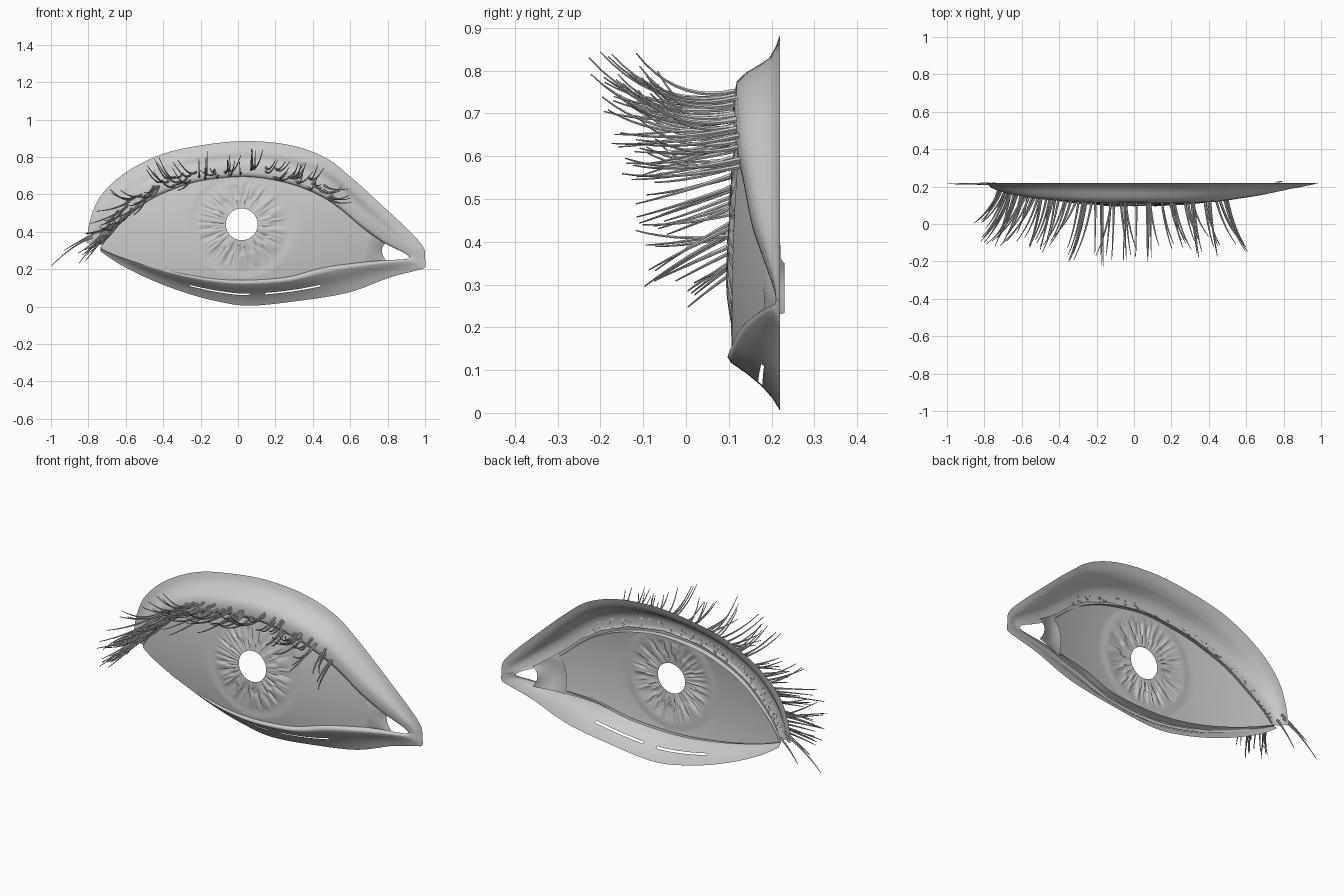
import bpy, bmesh, math, random
from mathutils import Vector

if "Cube" in bpy.data.objects:
    bpy.data.objects.remove(bpy.data.objects["Cube"])

random.seed(4)
BACK = 0.22  # flat back plane of the lids

# key columns: outer x, outer z, inner x, inner z, inner y
UPPER = [(-.81, .34, -.725, .33, .19), (-.79, .465, -.68, .395, .175), (-.735, .59, -.60, .475, .155),
         (-.61, .71, -.48, .57, .135), (-.42, .81, -.34, .635, .122), (-.21, .86, -.18, .68, .115),
         (.03, .885, .05, .70, .113), (.27, .865, .27, .665, .113), (.46, .80, .43, .605, .12),
         (.60, .695, .54, .535, .135), (.75, .56, .66, .435, .155), (.91, .41, .78, .348, .185),
         (.99, .32, .89, .29, .205), (1.0, .26, .92, .265, .21)]
LOWER = [(-.735, .295, -.735, .32, .20), (-.63, .225, -.61, .27, .175), (-.48, .15, -.44, .215, .14),
         (-.30, .08, -.27, .175, .112), (-.12, .03, -.10, .15, .10), (.06, .005, .06, .145, .097),
         (.32, .03, .27, .16, .103), (.59, .075, .46, .21, .128), (.81, .155, .72, .24, .17),
         (.95, .192, .87, .25, .195), (1.0, .21, .91, .255, .205), (1.0, .26, .92, .265, .21)]
# lid cross-sections: share of the way outer -> inner, share of forward bulge
UPPER_SECTION = [(0, 0), (.15, .09), (.3, .24), (.4, .5), (.48, .74), (.6, .95), (.75, 1), (.9, 1.02),
                 (1, 1), (1.03, .85), (1.05, .6)]
LOWER_SECTION = [(1.03, .6), (1, .85), (.95, .95), (.9, 1), (.8, .93), (.61, .62), (.46, .42),
                 (.40, .34), (.2, .14), (0, 0)]


def spline(keys, t):
    """Catmull-Rom point at t in 0..1 along the key rows"""
    n = len(keys) - 1
    i = min(int(t * n), n - 1)
    u = t * n - i
    a, b, c, d = (keys[max(0, min(n, i + k))] for k in (-1, 0, 1, 2))
    return [.5 * (2 * q + (r - p) * u + (2 * p - 5 * q + 4 * r - s) * u * u + (3 * q - p - 3 * r + s) * u ** 3)
            for p, q, r, s in zip(a, b, c, d)]


def lid_point(keys, t, s, f):
    xo, zo, xi, zi, yi = spline(keys, t)
    return Vector((xo + (xi - xo) * s, BACK - f * (BACK - yi), zo + (zi - zo) * s))


def sheet(name, rows, closed=False, skip=None):
    """Surface through rows of points"""
    bm = bmesh.new()
    grid = [[bm.verts.new(p) for p in row] for row in rows]
    n = len(rows[0])
    for j in range(len(rows) - 1):
        for i in range(n if closed else n - 1):
            if skip and skip(j, rows[j][i].x):
                continue
            k = (i + 1) % n
            bm.faces.new((grid[j][i], grid[j][k], grid[j + 1][k], grid[j + 1][i]))
    bmesh.ops.recalc_face_normals(bm, faces=bm.faces)
    me = bpy.data.meshes.new(name)
    bm.to_mesh(me)
    bm.free()
    for p in me.polygons:
        p.use_smooth = True
    ob = bpy.data.objects.new(name, me)
    bpy.context.collection.objects.link(ob)
    return ob


def lid(name, keys, section, skip=None):
    n = 90
    rows = [[lid_point(keys, i / n, s, f) for i in range(n + 1)] for s, f in section]
    return sheet(name, rows, skip=skip)


# eyelids; the lower one has two thin slits
lid("upper_eyelid", UPPER, UPPER_SECTION)
lid("lower_eyelid", LOWER, LOWER_SECTION,
    lambda j, x: j == 6 and (-.27 < x < .05 or .13 < x < .42))


# opening between the lids
def edge_z(keys, x):
    for i in range(len(keys) - 1):
        a, b = keys[i], keys[i + 1]
        if a[2] <= x <= b[2]:
            return a[3] + (b[3] - a[3]) * (x - a[2]) / (b[2] - a[2])
    return .32 if x < 0 else .27


# eyeball with relief iris and open pupil
CX, CZ, PUPIL, IRIS = .02, .44, .085, .29
N = 220


def reach(ang):
    r = .1
    while r < .9:
        x, z = CX + r * math.cos(ang), CZ + r * math.sin(ang)
        if x > .68 or x < -.73 or z > edge_z(UPPER, x) + .012 or z < edge_z(LOWER, x) - .012:
            break
        r += .004
    return r


def eye_y(x, z):
    return .092 + .19 * x * x + .32 * (z - .37) ** 2


angles = [2 * math.pi * i / N for i in range(N)]
limits = [reach(a) for a in angles]
folds = [random.uniform(-1, 1) for _ in range(N // 2)]
rows = []
IRIS_RINGS, WHITE_RINGS = 16, 14
for j in range(IRIS_RINGS + WHITE_RINGS + 1):
    row = []
    for i, (a, lim) in enumerate(zip(angles, limits)):
        rim = min(IRIS, lim * .94)
        if j <= IRIS_RINGS:
            r = PUPIL + (rim - PUPIL) * j / IRIS_RINGS
        else:
            r = rim + (lim - rim) * (j - IRIS_RINGS) / WHITE_RINGS
        x, z = CX + r * math.cos(a), CZ + r * math.sin(a)
        y = eye_y(x, z)
        if r < IRIS:
            y += .006 * min(1, (IRIS - r) / .04)
            w = max(0, math.sin(math.pi * (r - PUPIL) / (.245 - PUPIL))) if r < .245 else 0
            y += .007 * w * folds[(i // 2 + (j // 6) * 7) % len(folds)]
        row.append(Vector((x, y, z)))
    rows.append(row)
sheet("eyeball", rows, closed=True)

# fleshy fold at the inner corner, leaving a small opening beside it
rows = []
for j in range(9):
    u = j / 8
    row = []
    for i in range(13):
        v = i / 12
        x = .63 + .17 * u + .05 * v * (1 - u) - .03 * math.sin(math.pi * v)
        top, low = edge_z(UPPER, x) + .012, edge_z(LOWER, x) - .012
        y = .18 + .05 * u - .02 * math.sin(math.pi * u) * math.sin(math.pi * v)
        row.append(Vector((x, y, low + (top - low) * v)))
    rows.append(row)
sheet("inner_corner_fold", rows)

# eyelashes: tapered curves in small clumps
cu = bpy.data.curves.new("eyelashes", 'CURVE')
cu.dimensions = '3D'
cu.bevel_depth = .0065
cu.bevel_resolution = 1
cu.use_fill_caps = True


def lash(p0, p1, p2, steps=9):
    sp = cu.splines.new('POLY')
    sp.points.add(steps)
    for k in range(steps + 1):
        u = k / steps
        p = p0 * (1 - u) ** 2 + p1 * 2 * u * (1 - u) + p2 * u * u
        sp.points[k].co = (*p, 1)
        sp.points[k].radius = 1 - .75 * u


CLUMPS = 30
for c in range(CLUMPS):
    t0 = .05 + .60 * c / (CLUMPS - 1)
    lean, lift, size = random.gauss(0, .03), random.gauss(0, .04), random.uniform(.7, 1.2)
    for h in range(3):
        t = t0 + random.uniform(-.014, .014)
        root = lid_point(UPPER, t, random.uniform(.68, .98), .98)
        x = root.x
        tip = root + Vector((.2 * x + lean + random.gauss(0, .015),
                             -(.29 - .1 * x * x) * size * random.uniform(.8, 1.02),
                             .05 - (.33 if x < 0 else .2) * x * x + lift + random.gauss(0, .015)))
        tip.z = min(tip.z, .865)
        tip.y = max(tip.y, -.235)
        d = tip - root
        lash(root, root + Vector((d.x * .35, d.y * .6, min(d.z, 0) * .3 - .03)), tip)
# outer corner lashes sweeping sideways
for x, z, tx, tz in ((-.78, .37, -.995, .22), (-.77, .39, -.93, .30), (-.74, .35, -.85, .23)):
    lash(Vector((x, .215, z)), Vector(((x + tx) / 2, .215, z - .04)), Vector((tx, .215, tz)))
lashes = bpy.data.objects.new("eyelashes", cu)
bpy.context.collection.objects.link(lashes)
bpy.context.view_layer.objects.active = lashes
lashes.select_set(True)
bpy.ops.object.convert(target='MESH')
bpy.ops.object.shade_smooth_by_angle()
